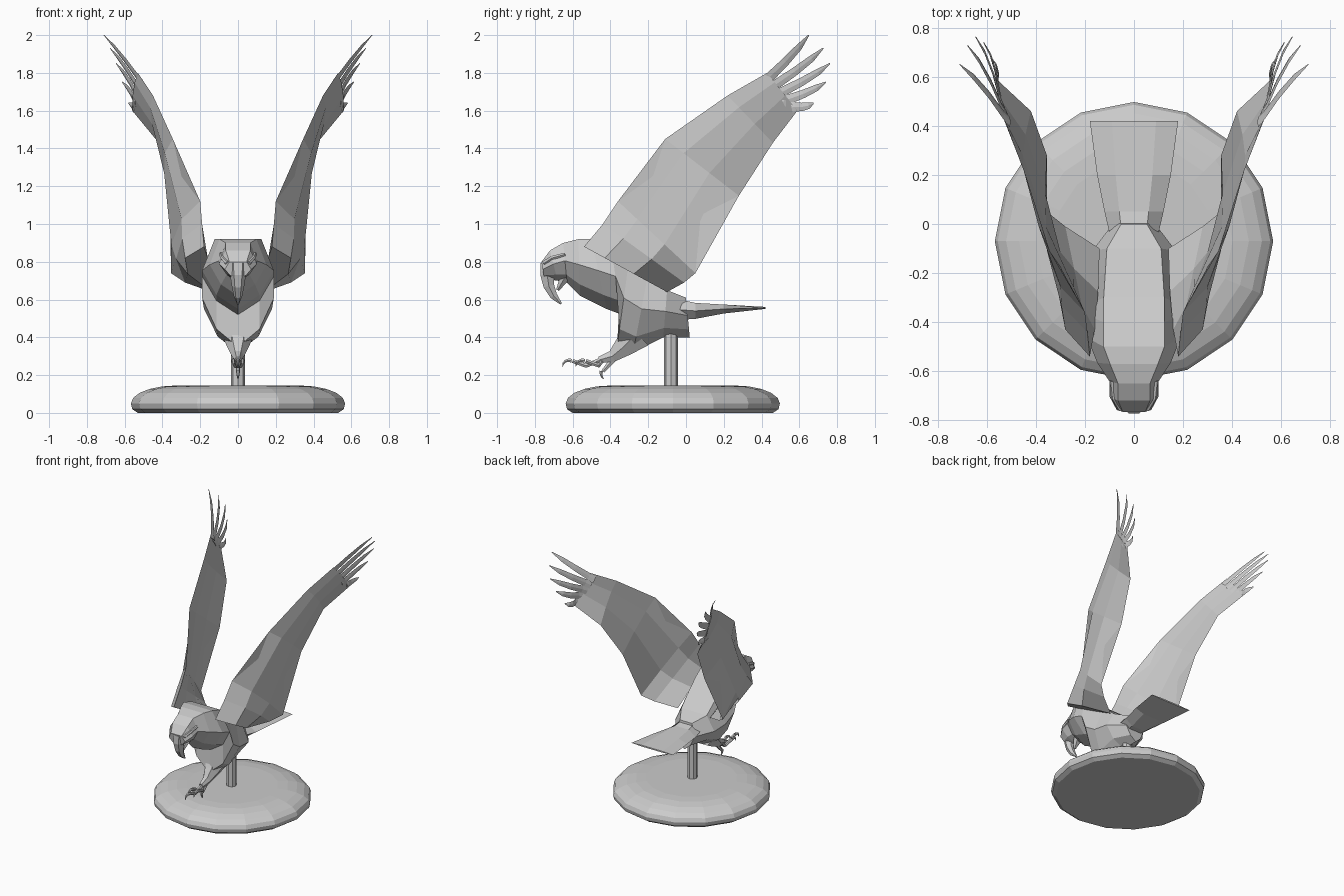
import bpy
import bmesh
from math import cos, sin, pi, tau
from mathutils import Vector

default_cube = bpy.data.objects.get("Cube")
if default_cube:
    bpy.data.objects.remove(default_cube)

grey = bpy.data.materials.new("plain grey")
grey.use_nodes = True
grey.diffuse_color = (.6, .6, .6, 1)
grey.node_tree.nodes["Principled BSDF"].inputs["Base Color"].default_value = grey.diffuse_color


def loft(name, rings, mirror=False):
    """Skin a list of equal-length point rings and cap both ends."""
    bm = bmesh.new()
    rows = [[bm.verts.new(point) for point in ring] for ring in rings]
    for near, far in zip(rows, rows[1:]):
        for i in range(len(near)):
            bm.faces.new((near[i - 1], near[i], far[i], far[i - 1]))
    bm.faces.new(rows[0])
    bm.faces.new(rows[-1])
    bmesh.ops.recalc_face_normals(bm, faces=bm.faces)
    mesh = bpy.data.meshes.new(name)
    bm.to_mesh(mesh)
    bm.free()
    mesh.materials.append(grey)
    part = bpy.data.objects.new(name, mesh)
    bpy.context.collection.objects.link(part)
    if mirror:
        part.modifiers.new("mirror", "MIRROR")


def tube(name, path, start, end, sides=6, ease=1, mirror=False):
    """Taper from start to end, each given as (half width along x, half depth)."""
    path = [Vector(point) for point in path]
    last = len(path) - 1
    side = Vector((1, 0, 0))
    rings = []
    for i, centre in enumerate(path):
        along = path[min(i + 1, last)] - path[max(i - 1, 0)]
        across = along.cross(side).normalized()
        size = Vector(end).lerp(Vector(start), (1 - i / last) ** ease)
        rings.append([centre + side * size.x * cos(tau * k / sides) + across * size.y * sin(tau * k / sides)
                      for k in range(sides)])
    loft(name, rings, mirror)


def hook(name, centre, radius, first, last, thick, mirror=False):
    """Curved beak or claw: a tapering arc, with angles measured up from the front."""
    steps = 4
    angles = [first + (last - first) * k / steps for k in range(steps + 1)]
    x, y, z = centre
    path = [(x, y - radius * cos(a), z + radius * sin(a)) for a in angles]
    tube(name, path, (thick, thick), (thick / 8, thick / 8), ease=.7, mirror=mirror)


def disc_stack(name, profile, sides, y):
    loft(name, [[(r * cos(tau * k / sides), y + r * sin(tau * k / sides), z) for k in range(sides)]
                for r, z in profile])


# Display base with a softly domed rim, and its post
rim = [(.327 + .24 * cos(a), .05 + .095 * sin(a)) for a in (pi / 2 * k / 5 for k in range(6))]
disc_stack("base", [(.53, 0), (.56, .02)] + rim, 16, -.07)
disc_stack("post", [(.037, .13), (.037, .45)], 8, -.08)

# Head, torso and thighs: top (y, z), bottom (y, z), half width
sections = [((-.765, .8), (-.75, .71), .07),
            ((-.72, .86), (-.68, .7), .1),
            ((-.65, .9), (-.63, .69), .1),
            ((-.57, .92), (-.56, .62), .15),
            ((-.5, .92), (-.42, .55), .19),
            ((-.4, .89), (-.34, .52), .19),
            ((-.3, .82), (-.365, .35), .19),
            ((-.2, .74), (-.28, .32), .18),
            ((-.1, .65), (-.12, .4), .17),
            ((0, .61), (.02, .4), .08)]
half = [(0, 0), (.65, 0), (1, .45), (.6, .8), (0, 1)]
outline = half + [(-across, down) for across, down in half[-2:0:-1]]
loft("body", [[(width * across, *Vector(top).lerp(Vector(bottom), down)) for across, down in outline]
              for top, bottom, width in sections])

# Beak and brow ridges
hook("upper_beak", (0, -.54, .73), .195, .3, -.9, .05)
tube("lower_beak", [(0, -.64, .72), (0, -.68, .65)], (.04, .03), (.01, .01))
tube("brow", [(.05, -.755, .79), (.08, -.71, .82), (.09, -.64, .84)], (.018, .015), (.01, .01), mirror=True)

# Tail fan
tube("tail", [(0, -.08, .55), (0, .05, .54), (0, .2, .55), (0, .42, .556)], (.09, .07), (.18, .006))

# Leg, toes and claws
tube("leg", [(0, -.26, .42), (0, -.33, .35), (0, -.39, .3), (0, -.46, .28)],
     (.09, .1), (.018, .02), ease=1.5)
for name, spread, reach in (("middle", 0, -.6), ("side", .025, -.53)):
    paired = spread > 0
    tube(name + "_toe", [(0, -.44, .285), (spread / 2, reach + .07, .25), (spread, reach, .275)],
         (.014, .014), (.012, .012), mirror=paired)
    hook(name + "_claw", (spread, reach - .02, .245), .034, 2, 0, .012, paired)
tube("rear_toe", [(0, -.38, .29), (0, -.44, .22)], (.014, .02), (.01, .01))
hook("rear_claw", (0, -.41, .21), .04, .3, -.9, .011)

# Raised wing, from shoulder to tip along both edges
leading = [(.18, -.54, .88), (.19, -.44, 1), (.2, -.36, 1.12), (.345, -.11, 1.45),
           (.45, .22, 1.68), (.53, .43, 1.8)]
trailing = [(.14, -.1, .64), (.28, -.01, .69), (.355, .05, .74), (.355, .28, 1.15),
            (.42, .46, 1.43), (.56, .59, 1.6)]
rings = []
for i, (lead, trail) in enumerate(zip(leading, trailing)):
    lead, trail = Vector(lead), Vector(trail)
    inward = 1 - i / len(leading)
    camber = Vector((.05 * inward, 0, 0))
    thick = Vector((.06 * inward ** 2, 0, 0))
    front, rear = lead.lerp(trail, .25) + camber, lead.lerp(trail, .6) + camber
    rings.append([lead, front + thick, rear + thick, trail, rear - thick, front - thick])
loft("wing", rings, True)

# Flight feathers fanned between the first and last tips
first_tip, last_tip = Vector((.71, .65, 2)), Vector((.58, .675, 1.64))
count = 5
for i in range(count):
    f = i / (count - 1)
    root = lead.lerp(trail, .1 + .8 * f)
    tip = first_tip.lerp(last_tip, f) + Vector((0, .1, .03)) * sin(pi * f)
    middle, outer = (root.lerp(tip, part) - Vector((.012, 0, .008)) for part in (.4, .75))
    tube("flight_feather_" + str(i + 1), [root.lerp(tip, -.15), root, middle, outer, tip],
         (.005, .028), (.002, .003), sides=4, ease=.4, mirror=True)
